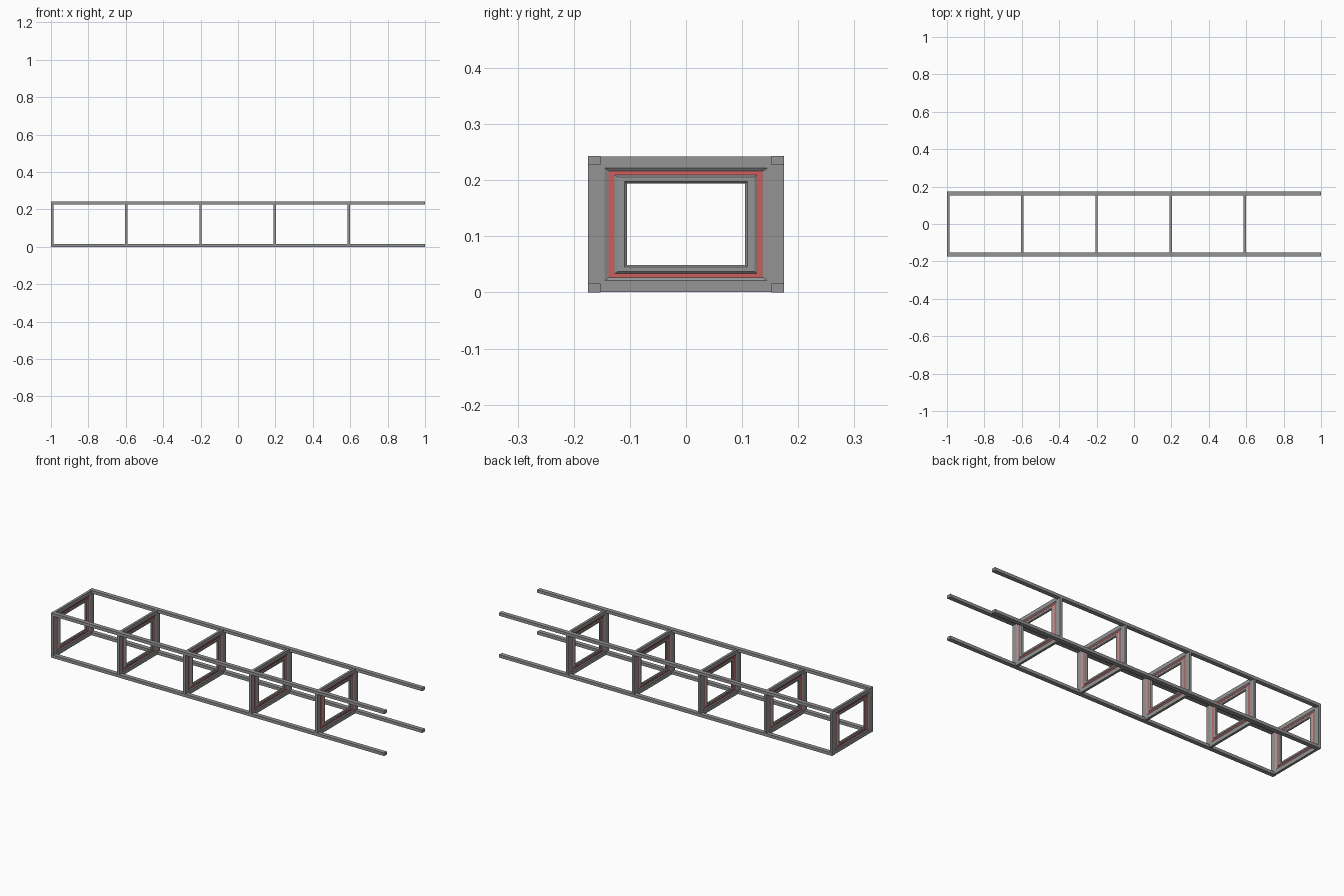
import bpy
import bmesh

if "Cube" in bpy.data.objects:
    bpy.data.objects.remove(bpy.data.objects["Cube"])


def material(name, rgb):
    mat = bpy.data.materials.new(name)
    mat.use_nodes = True
    mat.diffuse_color = (*rgb, 1)
    mat.node_tree.nodes["Principled BSDF"].inputs["Base Color"].default_value = (*rgb, 1)
    return mat


steel = material("steel grey", (0.30, 0.30, 0.30))
red = material("red inlay", (0.60, 0.11, 0.11))

LENGTH, WIDTH, HEIGHT = 2.0, 0.35, 0.243
RAIL_W, RAIL_H = 0.023, 0.016
FRAME_HALF = 0.0065


def add_object(name, bm, materials):
    bmesh.ops.recalc_face_normals(bm, faces=bm.faces)
    mesh = bpy.data.meshes.new(name)
    bm.to_mesh(mesh)
    bm.free()
    for mat in materials:
        mesh.materials.append(mat)
    obj = bpy.data.objects.new(name, mesh)
    bpy.context.collection.objects.link(obj)
    return obj


# Four long corner rails
def rail(name, side, z):
    bm = bmesh.new()
    bmesh.ops.create_cube(bm, size=1)
    bmesh.ops.scale(bm, vec=(LENGTH, RAIL_W, RAIL_H), verts=bm.verts)
    obj = add_object(name, bm, [steel])
    obj.location = (0, side * (WIDTH - RAIL_W) / 2, z)


for label, side in (("front", -1), ("back", 1)):
    rail(f"lower_{label}_rail", side, RAIL_H / 2)
    rail(f"upper_{label}_rail", side, HEIGHT - RAIL_H / 2)

# Moulded cross frame: half-width and half-depth of each step, outside to inside
STEPS = [(0.1745, 1.0), (0.145, 1.0), (0.137, 0.4), (0.127, 0.4),
         (0.122, 0.9), (0.110, 0.9), (0.105, 0.3)]
INLAY = 2
# Mirror the steps in depth to close the section
section = [(w, d * FRAME_HALF) for w, d in STEPS]
section += [(w, -d) for w, d in reversed(section)]
count = len(section)
ASPECT = (HEIGHT - 0.001) / WIDTH


def cross_frame(name, x):
    bm = bmesh.new()
    corners = [(-1, -1), (1, -1), (1, 1), (-1, 1)]
    loops = [[bm.verts.new((d, cy * w, cz * w * ASPECT)) for w, d in section]
             for cy, cz in corners]
    for a, b in zip(loops, loops[1:] + loops[:1]):
        for i in range(count):
            j = (i + 1) % count
            face = bm.faces.new((a[i], a[j], b[j], b[i]))
            face.material_index = int(i in (INLAY, count - 2 - INLAY))
    obj = add_object(name, bm, [steel, red])
    obj.location = (x, 0, HEIGHT / 2)


for n in range(5):
    cross_frame(f"cross_frame_{n + 1}", -LENGTH / 2 + FRAME_HALF + n * 0.3965)
